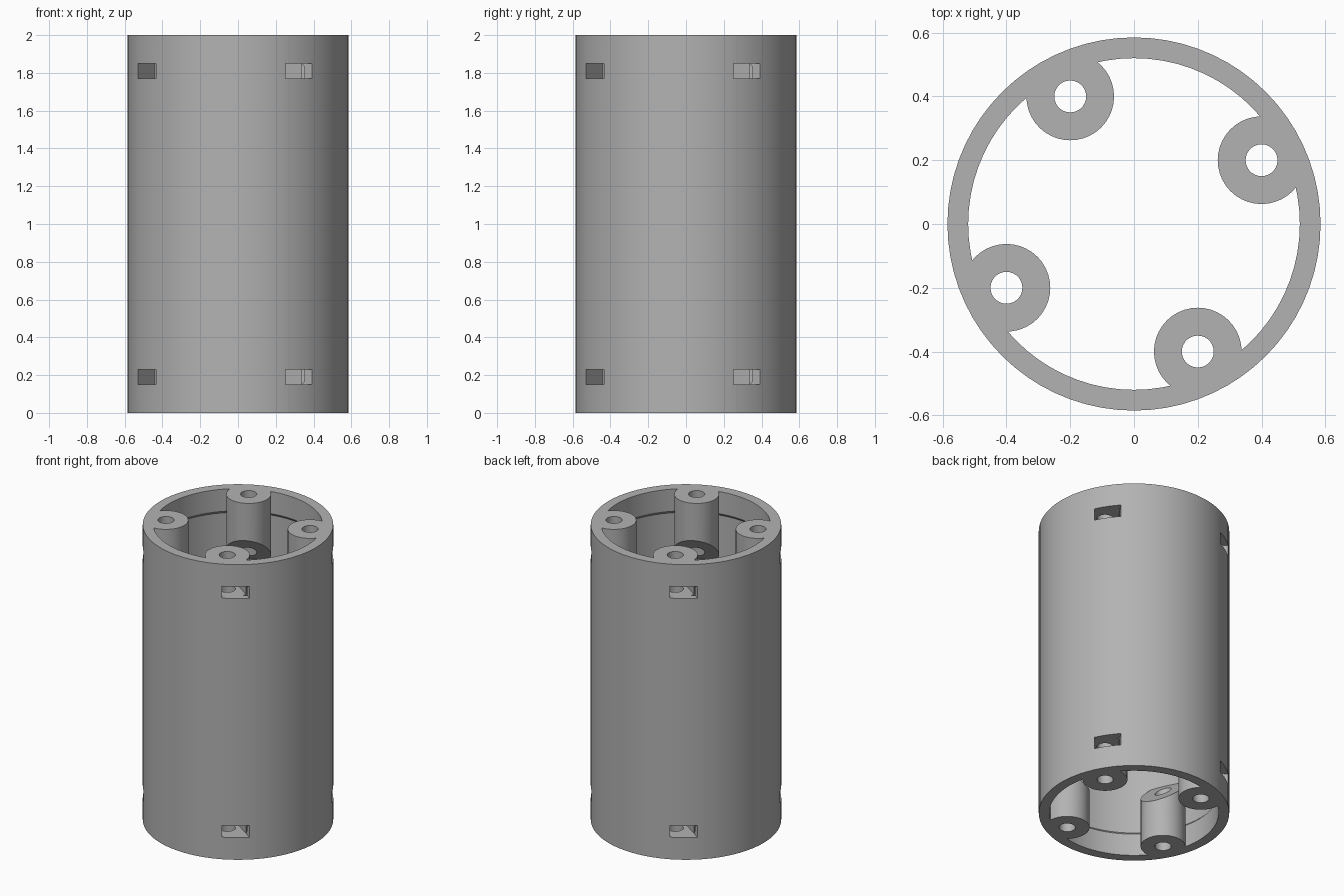
import bpy, bmesh, math
from mathutils import Matrix, Vector

cube = bpy.data.objects.get("Cube")
if cube:
    bpy.data.objects.remove(cube)

OUTER, BORE, WIDE_BORE = 0.585, 0.52, 0.54
BOSS_R, HOLE_R = 0.1375, 0.05
BOSS_XY = Vector((0.2, -0.4, 0))
NUT_FLAT, NUT_Z, NUT_H = 0.157, 0.185, 0.08   # nut pocket width across flats
SLOT_ANGLE = math.radians(-34)

grey = bpy.data.materials.new("grey plastic")
grey.use_nodes = True
colour = (0.45, 0.45, 0.45, 1)
grey.diffuse_color = colour
grey.node_tree.nodes["Principled BSDF"].inputs["Base Color"].default_value = colour


def make_object(name, bm):
    bmesh.ops.recalc_face_normals(bm, faces=bm.faces)
    mesh = bpy.data.meshes.new(name)
    bm.to_mesh(mesh)
    bm.free()
    mesh.materials.append(grey)
    obj = bpy.data.objects.new(name, mesh)
    bpy.context.collection.objects.link(obj)
    return obj


def lathe(bm, profile, sides, centre=Vector()):
    """Stack rings of (radius, z) into a closed solid of revolution."""
    rings = []
    for r, z in profile:
        rings.append([bm.verts.new(centre + Vector((r * math.cos(a), r * math.sin(a), z)))
                      for a in (math.tau * i / sides for i in range(sides))])
    for low, high in zip(rings, rings[1:]):
        for i in range(sides):
            j = (i + 1) % sides
            bm.faces.new((low[i], low[j], high[j], high[i]))
    bm.faces.new(rings[0][::-1])
    bm.faces.new(rings[-1])


def repeat(bm):
    """Copy a bottom part to the top, then to all four quarters."""
    geom = bm.verts[:] + bm.edges[:] + bm.faces[:]
    top = bmesh.ops.duplicate(bm, geom=geom)["geom"]
    verts = [v for v in top if isinstance(v, bmesh.types.BMVert)]
    bmesh.ops.scale(bm, vec=(1, 1, -1), verts=verts, space=Matrix.Translation((0, 0, -1)))
    geom = bm.verts[:] + bm.edges[:] + bm.faces[:]
    for k in range(1, 4):
        part = bmesh.ops.duplicate(bm, geom=geom)["geom"]
        verts = [v for v in part if isinstance(v, bmesh.types.BMVert)]
        bmesh.ops.rotate(bm, verts=verts, matrix=Matrix.Rotation(k * math.pi / 2, 3, 'Z'))


def combine(target, tool, operation):
    mod = target.modifiers.new(tool.name, 'BOOLEAN')
    mod.operation, mod.object, mod.solver = operation, tool, 'EXACT'
    bpy.context.view_layer.objects.active = target
    bpy.ops.object.modifier_apply(modifier=mod.name)
    bpy.data.objects.remove(tool)


# Tube wall with a slightly wider bore between its two end collars
bm = bmesh.new()
lathe(bm, [(OUTER, 0), (OUTER, 2)], 72)
housing = make_object("tube_housing", bm)
bm = bmesh.new()
lathe(bm, [(BORE, -0.1), (BORE, 0.15), (WIDE_BORE, 0.17),
           (WIDE_BORE, 1.83), (BORE, 1.85), (BORE, 2.1)], 72)
combine(housing, make_object("bore", bm), 'DIFFERENCE')

# Screw bosses, their inner ends sloping down from the wall
bm = bmesh.new()
lathe(bm, [(BOSS_R, 0), (BOSS_R, 0.8)], 40, BOSS_XY)
slope = -BOSS_XY.normalized() + Vector((0, 0, 1))
cut = bmesh.ops.bisect_plane(bm, geom=bm.verts[:] + bm.edges[:] + bm.faces[:],
                             plane_co=BOSS_XY + Vector((0, 0, 0.39)),
                             plane_no=slope, clear_outer=True)
bmesh.ops.holes_fill(bm, edges=[e for e in bm.edges if e.is_boundary])
repeat(bm)
combine(housing, make_object("screw_bosses", bm), 'UNION')

# Screw holes
bm = bmesh.new()
lathe(bm, [(HOLE_R, -0.1), (HOLE_R, 0.8)], 28, BOSS_XY)
repeat(bm)
combine(housing, make_object("screw_holes", bm), 'DIFFERENCE')

# Nut pockets: a pointed inner end, opening out through the wall
bm = bmesh.new()
half = NUT_FLAT / 2
outline = [(0.4, -half), (0.4, half), (-half / math.sqrt(3), half),
           (-half * 2 / math.sqrt(3), 0), (-half / math.sqrt(3), -half)]
base = bm.faces.new([bm.verts.new((x, y, 0)) for x, y in outline])
extruded = bmesh.ops.extrude_face_region(bm, geom=[base])["geom"]
bmesh.ops.translate(bm, vec=(0, 0, NUT_H),
                    verts=[v for v in extruded if isinstance(v, bmesh.types.BMVert)])
place = Matrix.Translation(BOSS_XY + Vector((0, 0, NUT_Z - NUT_H / 2 + 0.005)))
bmesh.ops.transform(bm, verts=bm.verts, matrix=place @ Matrix.Rotation(SLOT_ANGLE, 4, 'Z'))
repeat(bm)
combine(housing, make_object("nut_pockets", bm), 'DIFFERENCE')

# Round walls smooth, all cut edges sharp
bpy.ops.object.select_all(action='DESELECT')
housing.select_set(True)
bpy.context.view_layer.objects.active = housing
bpy.ops.object.shade_smooth_by_angle(angle=math.radians(20))
